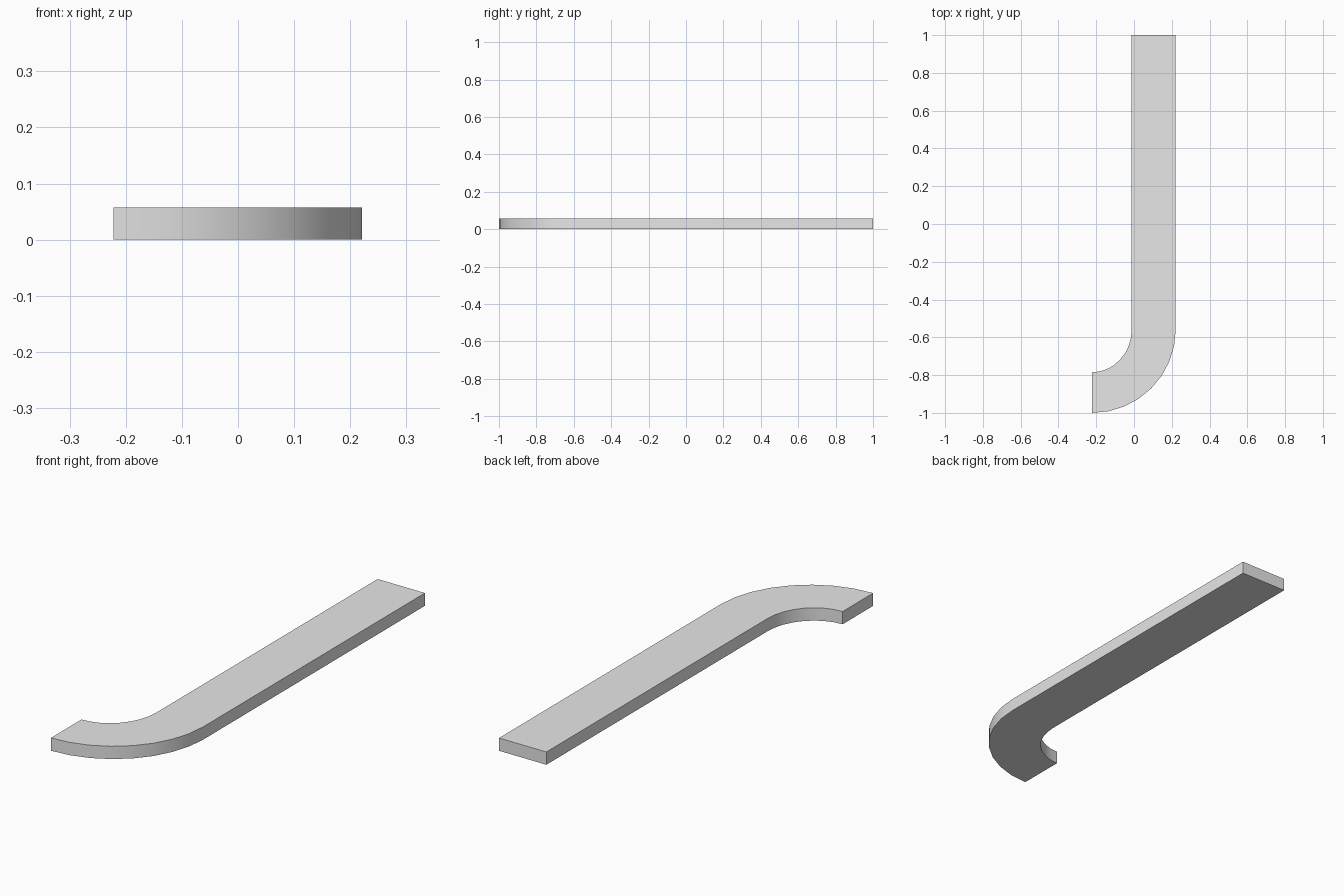
import bpy
import bmesh
from math import sin, cos, pi, radians

cube = bpy.data.objects.get("Cube")
if cube:
    bpy.data.objects.remove(cube, do_unlink=True)

# Plain grey material
grey = bpy.data.materials.new("light_grey")
grey.use_nodes = True
colour = (0.8, 0.8, 0.8, 1)
grey.diffuse_color = colour
grey.node_tree.nodes["Principled BSDF"].inputs["Base Color"].default_value = colour

HEIGHT = 0.057
CENTRE_X, CENTRE_Y = -0.222, -0.558
SEGMENTS = 8


def arc(radius_x, radius_y):
    """Quarter bend from the straight bar round to the hooked end."""
    steps = [i * pi / 2 / SEGMENTS for i in range(SEGMENTS + 1)]
    return [(CENTRE_X + radius_x * cos(a), CENTRE_Y - radius_y * sin(a)) for a in steps]


# Outline: outer edge, then back along the inner edge
outer = arc(0.443, 0.442)
inner = arc(0.210, 0.227)
outline = [(outer[0][0], 1)] + outer + inner[::-1] + [(inner[0][0], 1)]

# Extrude the outline into a flat hooked bar
bm = bmesh.new()
base = bm.faces.new([bm.verts.new((x, y, 0)) for x, y in outline])
top = bmesh.ops.extrude_face_region(bm, geom=[base], use_keep_orig=True)
raised = [v for v in top["geom"] if isinstance(v, bmesh.types.BMVert)]
bmesh.ops.translate(bm, verts=raised, vec=(0, 0, HEIGHT))
bmesh.ops.recalc_face_normals(bm, faces=bm.faces)
mesh = bpy.data.meshes.new("hooked_bar")
bm.to_mesh(mesh)
bm.free()

bar = bpy.data.objects.new("hooked_bar", mesh)
bpy.context.collection.objects.link(bar)
mesh.materials.append(grey)

# Smooth bend with crisp rims
bpy.ops.object.select_all(action="DESELECT")
bar.select_set(True)
bpy.context.view_layer.objects.active = bar
bpy.ops.object.shade_smooth_by_angle(angle=radians(30))
